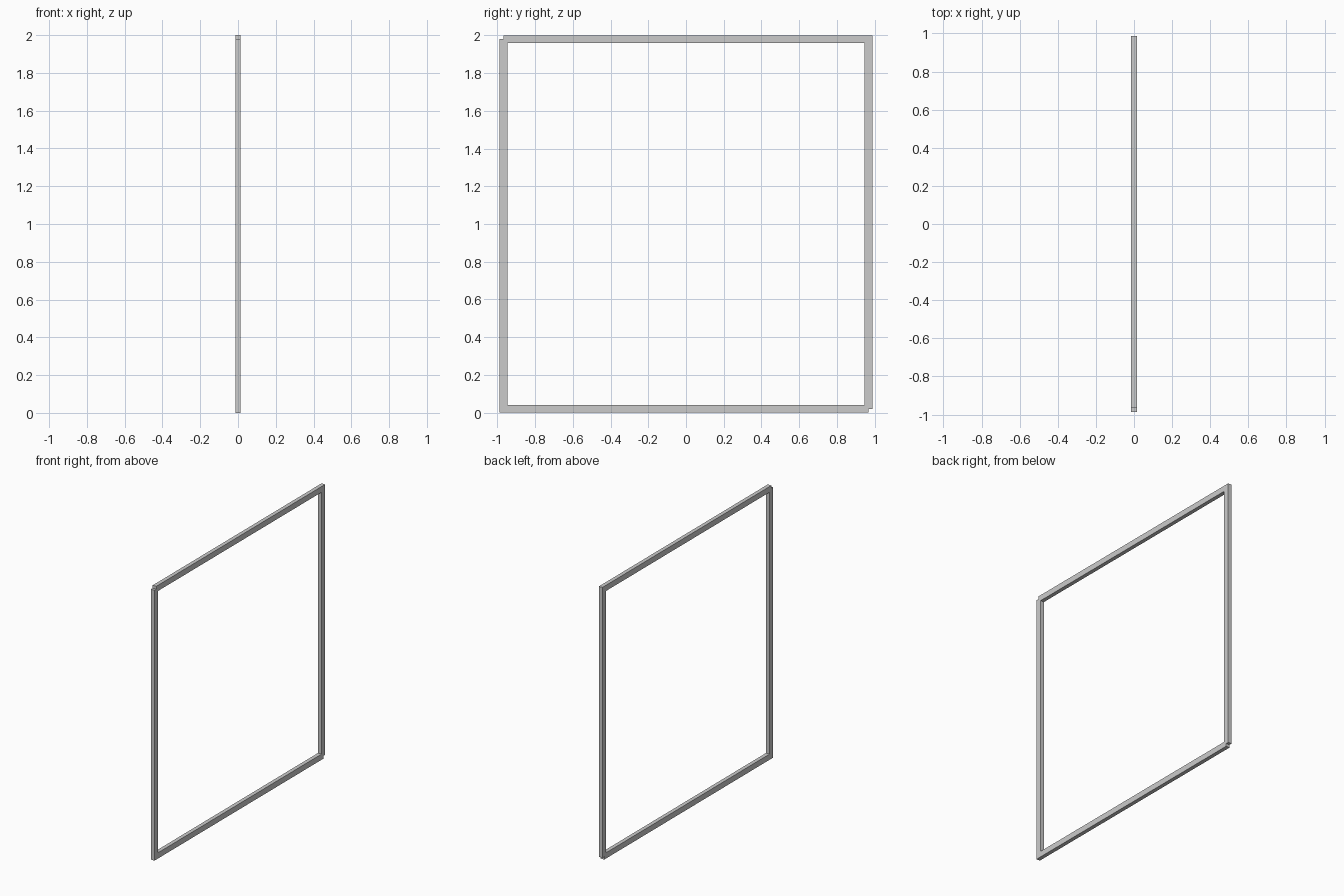
import bpy, bmesh

if "Cube" in bpy.data.objects:
    bpy.data.objects.remove(bpy.data.objects["Cube"])

W = 0.021      # half bar width
D = 0.0145     # half bar depth
Y = 0.966      # bar centre line in y
H = 1.0 - W    # bar centre line from mid height


def l_bar(name, s):
    """Mitred L of two bars; s = -1 turns it half a turn about the centre."""
    pts = [(-Y - W, -H - W), (Y, -H - W), (Y, -H + W),
           (-Y + W, -H + W), (-Y + W, H), (-Y - W, H)]
    bm = bmesh.new()
    face = bm.faces.new([bm.verts.new((-D, s * y, 1 + s * z)) for y, z in pts])
    ext = bmesh.ops.extrude_face_region(bm, geom=[face], use_keep_orig=True)
    moved = [v for v in ext["geom"] if isinstance(v, bmesh.types.BMVert)]
    bmesh.ops.translate(bm, verts=moved, vec=(2 * D, 0, 0))
    bmesh.ops.recalc_face_normals(bm, faces=bm.faces)
    mesh = bpy.data.meshes.new(name)
    bm.to_mesh(mesh)
    bm.free()
    bpy.context.collection.objects.link(bpy.data.objects.new(name, mesh))


# Two interlocking halves of the square frame
l_bar("frame_bottom_and_left", 1)
l_bar("frame_top_and_right", -1)
